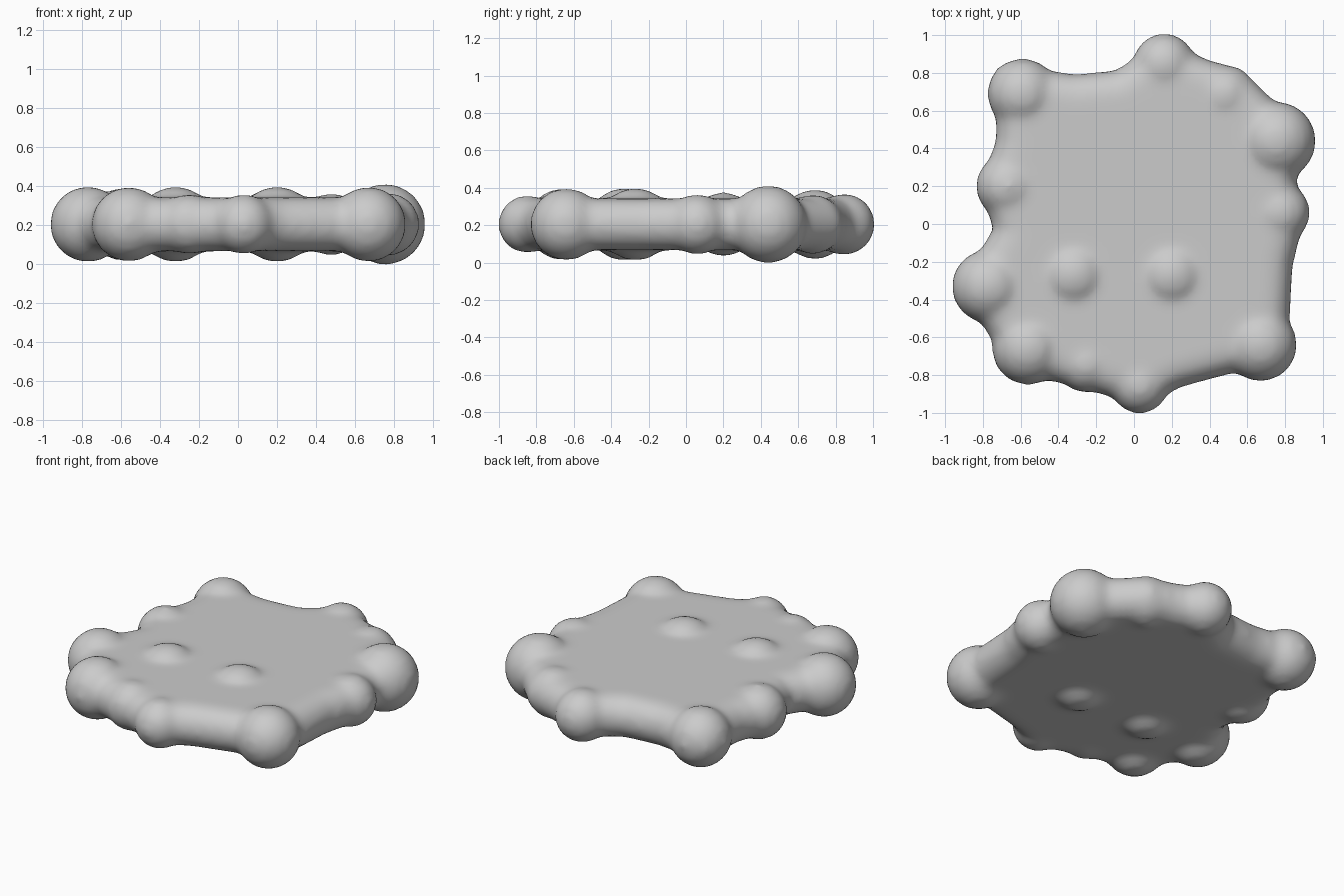
import bpy, bmesh
from mathutils import Matrix

if "Cube" in bpy.data.objects:
    bpy.data.objects.remove(bpy.data.objects["Cube"])

MID = 0.205  # mid height of the slab

# Rounded slab: flat outline swollen by a round bevel
core = [(-.59, .69), (-.31, .655), (-.05, .68), (.16, .82), (.36, .735), (.5, .7), (.6, .6),
        (.75, .45), (.72, .2), (.77, .06), (.705, -.2), (.69, -.46), (.67, -.64), (.5, -.655),
        (.2, -.735), (.03, -.82), (-.18, -.755), (-.46, -.685), (-.56, -.65), (-.6, -.6),
        (-.77, -.33), (-.6, -.05), (-.67, .2), (-.595, .42)]
curve = bpy.data.curves.new("slab_outline", 'CURVE')
curve.dimensions = '2D'
curve.fill_mode = 'BOTH'
curve.bevel_depth = 0.138
curve.bevel_resolution = 5
spline = curve.splines.new('POLY')
spline.points.add(len(core) - 1)
for p, (x, y) in zip(spline.points, core):
    p.co = (x, y, 0, 1)
spline.use_cyclic_u = True
outline = bpy.data.objects.new("slab_outline", curve)
bpy.context.collection.objects.link(outline)
slab = bpy.data.meshes.new_from_object(
    outline.evaluated_get(bpy.context.evaluated_depsgraph_get()))
bpy.data.objects.remove(outline)

bm = bmesh.new()
bm.from_mesh(slab)
bmesh.ops.translate(bm, verts=bm.verts, vec=(0, 0, MID))
bmesh.ops.remove_doubles(bm, verts=bm.verts, dist=0.0005)
bmesh.ops.recalc_face_normals(bm, faces=bm.faces)

# Puffs round the rim and two in the middle: x, y, radius
puffs = [(.755, .44, .208), (.16, .845, .165), (-.59, .69, .187), (-.665, .2, .172),
         (-.77, -.33, .195), (-.56, -.66, .192), (.03, -.85, .155), (.67, -.64, .193),
         (.77, .06, .162), (.48, .68, .16), (-.25, -.74, .155),
         (-.32, -.27, .195), (.2, -.27, .195)]
for x, y, r in puffs:
    bmesh.ops.create_icosphere(bm, subdivisions=4, radius=r,
                               matrix=Matrix.Translation((x, y, MID)))
mesh = bpy.data.meshes.new("cloud_slab")
bm.to_mesh(mesh)
bm.free()
bpy.data.meshes.remove(slab)
cloud = bpy.data.objects.new("cloud_slab", mesh)
bpy.context.collection.objects.link(cloud)

# Fuse and soften
fuse = cloud.modifiers.new("fuse", 'REMESH')
fuse.mode = 'VOXEL'
fuse.voxel_size = 0.025
fuse.use_smooth_shade = True
soft = cloud.modifiers.new("soften", 'SMOOTH')
soft.factor = 0.5
soft.iterations = 10

grey = bpy.data.materials.new("light_grey")
grey.diffuse_color = (0.6, 0.6, 0.6, 1)
grey.use_nodes = True
grey.node_tree.nodes["Principled BSDF"].inputs["Base Color"].default_value = grey.diffuse_color
mesh.materials.append(grey)
